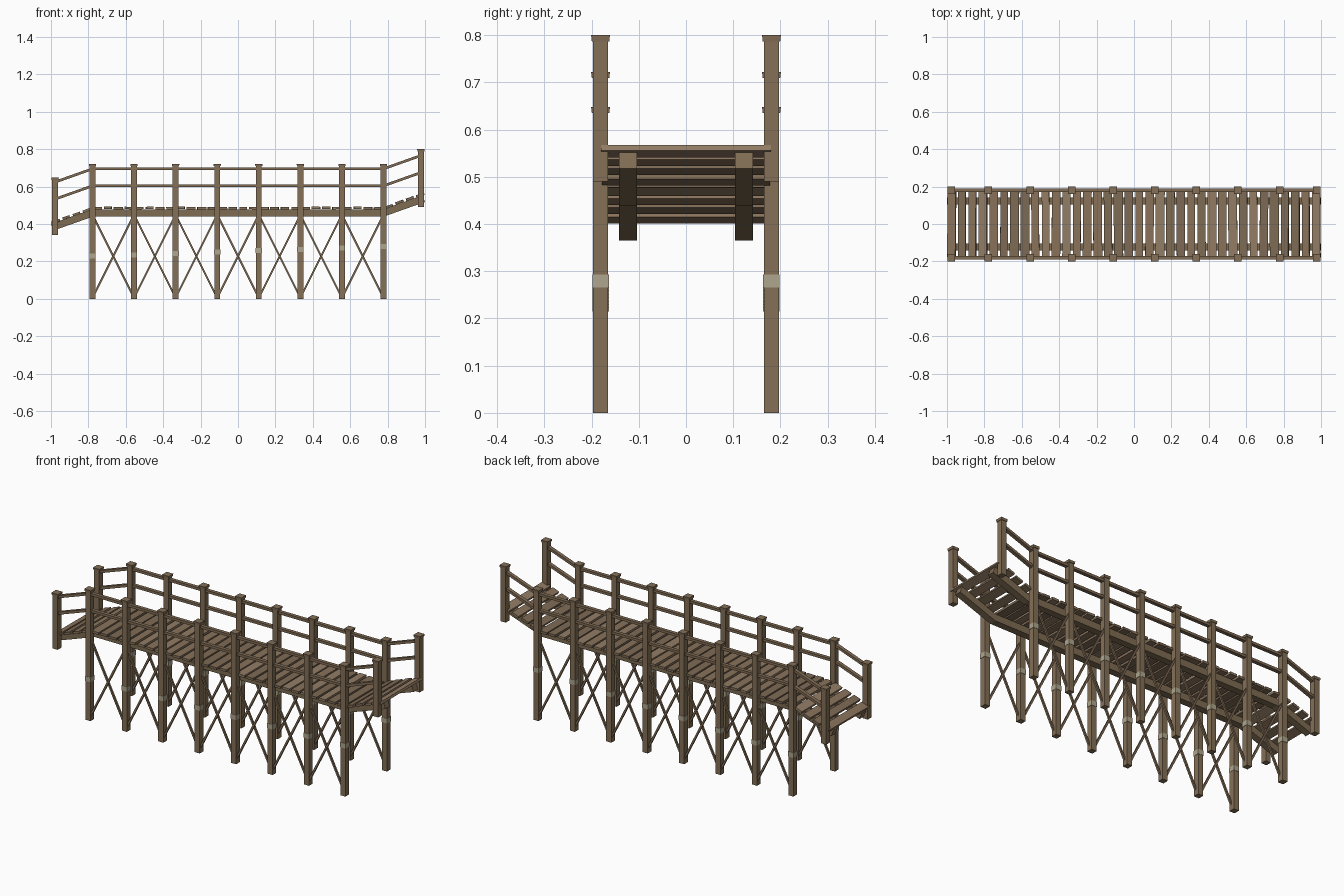
import bpy, math, random
from mathutils import Matrix, Vector

if "Cube" in bpy.data.objects:
    bpy.data.objects.remove(bpy.data.objects["Cube"])

random.seed(4)


def mat(name, rgb):
    m = bpy.data.materials.new(name)
    m.diffuse_color = (*rgb, 1)
    m.use_nodes = True
    m.node_tree.nodes["Principled BSDF"].inputs["Base Color"].default_value = m.diffuse_color
    return m


POST = mat("post_wood", (0.23, 0.16, 0.095))
RAIL = mat("rail_wood", (0.22, 0.15, 0.09))
BEAM = mat("beam_wood", (0.21, 0.15, 0.085))
BAND = mat("pale_band", (0.43, 0.38, 0.27))
PLANKS = [mat("plank_wood_%d" % i, c) for i, c in enumerate(
    [(0.25, 0.17, 0.105), (0.21, 0.145, 0.09), (0.29, 0.205, 0.13)])]

BOX_FACES = [(0, 1, 3, 2), (4, 6, 7, 5), (0, 4, 5, 1),
             (2, 3, 7, 6), (0, 2, 6, 4), (1, 5, 7, 3)]


def box(name, centre, size, material, tilt=0.0, yaw=0.0, flare=1.0):
    """Box with optional tilt about y, yaw about z and a wider or narrower top."""
    verts = []
    for x in (-.5, .5):
        for y in (-.5, .5):
            for z in (-.5, .5):
                f = flare if z > 0 else 1
                verts.append((x * size[0] * f, y * size[1] * f, z * size[2]))
    me = bpy.data.meshes.new(name)
    me.from_pydata(verts, [], BOX_FACES)
    me.materials.append(material)
    ob = bpy.data.objects.new(name, me)
    ob.matrix_world = (Matrix.Translation(centre) @ Matrix.Rotation(yaw, 4, 'Z')
                       @ Matrix.Rotation(-tilt, 4, 'Y'))
    bpy.context.collection.objects.link(ob)
    return ob


def bar(name, x0, z0, x1, z1, y, wy, h, material):
    """Straight timber between two points of the xz plane."""
    d = Vector((x1 - x0, 0, z1 - z0))
    return box(name, ((x0 + x1) / 2, y, (z0 + z1) / 2), (d.length, wy, h),
               material, math.atan2(d.z, d.x))


HALF = 0.778          # half length of the level span
PY = 0.181            # post row offset
SLOPE = 0.355
ANGLE = math.atan(SLOPE)
xs = [-HALF + i * 2 * HALF / 7 for i in range(8)]


def post(x, y, z0, z1):
    box("post", (x, y, (z0 + z1 - 0.01) / 2), (0.031, 0.032, z1 - z0 - 0.01), POST)
    box("post_cap", (x, y, z1 - 0.0065), (0.037, 0.037, 0.013), POST, flare=1.08)


for y in (-PY, PY):
    # Tall posts with pale bands
    for i, x in enumerate(xs):
        post(x, y, 0, 0.722)
        box("post_band", (x, y, 0.228 + 0.0073 * i), (0.034, 0.035, 0.027), BAND)
    # Short posts at the ramp ends
    post(-0.978, y, 0.34, 0.648)
    post(0.978, y, 0.49, 0.80)
    # Handrails, level and sloped
    for z in (0.695, 0.604):
        bar("handrail", -HALF, z, HALF, z, y, 0.02, 0.014, RAIL)
        bar("left_ramp_rail", -0.978, z - 0.2 * SLOPE, -HALF, z, y, 0.02, 0.014, RAIL)
        bar("right_ramp_rail", HALF, z, 0.978, z + 0.2 * SLOPE, y, 0.02, 0.014, RAIL)
    # Cross braces in every bay
    for a, b in zip(xs, xs[1:]):
        bar("brace_up", a, 0.005, b, 0.45, y - 0.005, 0.01, 0.010, RAIL)
        bar("brace_down", a, 0.45, b, 0.005, y + 0.005, 0.01, 0.010, RAIL)

# Beams under the deck
for y in (-0.123, 0.123):
    z = 0.459
    bar("deck_beam", -HALF, z, HALF, z, y, 0.038, 0.038, BEAM)
    bar("left_ramp_beam", -0.993, z - 0.215 * SLOPE, -HALF + 0.006, z + 0.002, y,
        0.038, 0.038, BEAM)
    bar("right_ramp_beam", HALF - 0.006, z - 0.002, 0.993, z + 0.215 * SLOPE, y,
        0.038, 0.038, BEAM)


def plank(x, z, tilt):
    box("deck_plank", (x, random.uniform(-.002, .002), z + random.uniform(-.001, .002)),
        (random.uniform(0.040, 0.050), random.uniform(0.350, 0.360), 0.013),
        random.choice(PLANKS), tilt + random.uniform(-.03, .03),
        random.uniform(-.008, .008))


# Deck planks
N = 28
for i in range(N):
    plank(-HALF + (i + 0.5) * 2 * HALF / N, 0.4845, 0)
for i in range(4):
    d = 0.03 + i * 0.0555
    plank(-HALF - d, 0.4845 - d * SLOPE, ANGLE)
    plank(HALF + d, 0.4845 + d * SLOPE, ANGLE)
